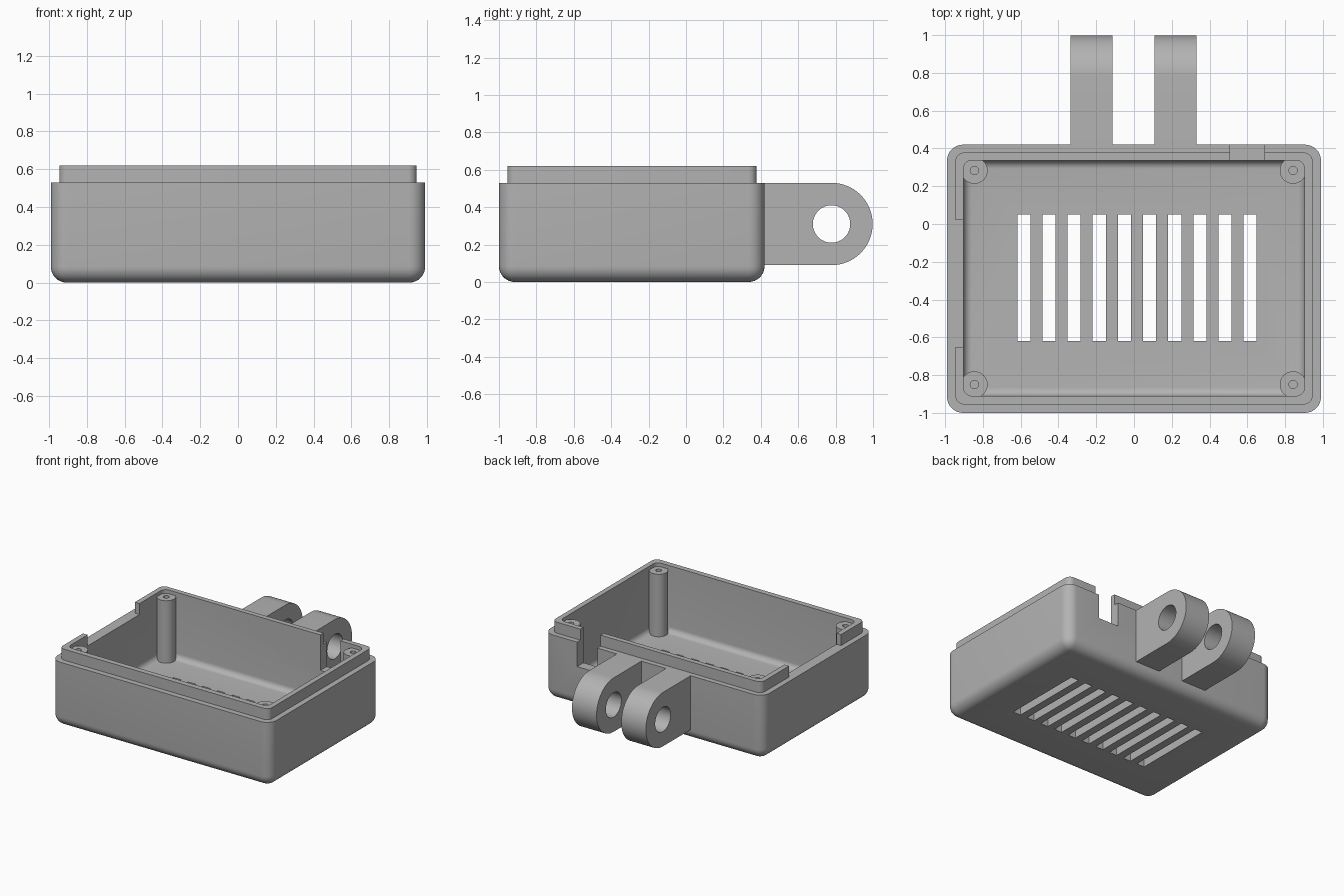
import bpy, bmesh, math
from mathutils import Matrix, Vector

cube = bpy.data.objects.get("Cube")
if cube:
    bpy.data.objects.remove(cube, do_unlink=True)

grey = bpy.data.materials.new("plain grey")
grey.use_nodes = True
grey.diffuse_color = (0.45, 0.45, 0.45, 1)
grey.node_tree.nodes["Principled BSDF"].inputs["Base Color"].default_value = grey.diffuse_color


def finish(name, bm):
    bmesh.ops.recalc_face_normals(bm, faces=bm.faces)
    mesh = bpy.data.meshes.new(name)
    bm.to_mesh(mesh)
    bm.free()
    mesh.materials.append(grey)
    obj = bpy.data.objects.new(name, mesh)
    bpy.context.collection.objects.link(obj)
    return obj


def add_box(bm, x, y, z):
    """Box between (low, high) pairs on each axis."""
    lo, hi = Vector((x[0], y[0], z[0])), Vector((x[1], y[1], z[1]))
    size = hi - lo
    matrix = Matrix.Translation((lo + hi) / 2) @ Matrix.Diagonal((*size, 1))
    bmesh.ops.create_cube(bm, size=1, matrix=matrix)


def box(name, x, y, z, radius=0, round_bottom=False):
    """Box with rounded upright edges and, if wanted, a rounded bottom rim."""
    bm = bmesh.new()
    add_box(bm, x, y, z)
    if radius:
        def rounded(e):
            a, b = (v.co.z for v in e.verts)
            return abs(a - b) > 0.01 or (round_bottom and max(a, b) < z[0] + 0.01)
        bmesh.ops.bevel(bm, geom=[e for e in bm.edges if rounded(e)], offset=radius,
                        segments=8, profile=0.5, affect='EDGES')
    return finish(name, bm)


def cylinder(name, centre, radius, length, axis='Z'):
    bm = bmesh.new()
    turn = Matrix.Rotation(math.pi / 2, 4, 'Y') if axis == 'X' else Matrix()
    bmesh.ops.create_cone(bm, cap_ends=True, segments=48, radius1=radius, radius2=radius,
                          depth=length, matrix=Matrix.Translation(centre) @ turn)
    return finish(name, bm)


def combine(obj, other, operation):
    """Apply a boolean and discard the helper."""
    other.hide_render = True
    mod = obj.modifiers.new("boolean", 'BOOLEAN')
    mod.operation, mod.object, mod.solver = operation, other, 'EXACT'
    bpy.ops.object.select_all(action='DESELECT')
    bpy.context.view_layer.objects.active = obj
    obj.select_set(True)
    bpy.ops.object.modifier_apply(modifier=mod.name)
    bpy.data.objects.remove(other, do_unlink=True)


def smooth(obj):
    bpy.ops.object.select_all(action='DESELECT')
    bpy.context.view_layer.objects.active = obj
    obj.select_set(True)
    bpy.ops.object.shade_smooth_by_angle(angle=math.radians(30))


RIM, TOP, FLOOR = 0.53, 0.62, 0.08

# Open tray with a raised lip
tray = box("tray", (-0.99, 0.99), (-1, 0.42), (0, RIM), 0.085, True)
combine(tray, box("lip", (-0.945, 0.945), (-0.955, 0.378), (0.3, TOP), 0.045), 'UNION')
combine(tray, box("cavity", (-0.903, 0.903), (-0.91, 0.337), (FLOOR, 0.9), 0.045, True), 'DIFFERENCE')

# Gap in the side lip and cable notch through the back wall
combine(tray, box("lip_gap", (-1.1, -0.8), (-0.65, 0.02), (RIM, 0.8)), 'DIFFERENCE')
combine(tray, box("cable_notch", (0.507, 0.69), (0.25, 0.6), (0.33, 0.8)), 'DIFFERENCE')

# Row of vent slots through the floor
bm = bmesh.new()
for i in range(10):
    left = -0.618 + i * 0.1332
    add_box(bm, (left, left + 0.069), (-0.62, 0.05), (-0.1, 0.2))
combine(tray, finish("vent_slots", bm), 'DIFFERENCE')
smooth(tray)

# Screw posts in the corners
POST_TOP = 0.59
for side, x in (("right", -0.845), ("left", 0.842)):
    for end, y in (("front", -0.85), ("back", 0.283)):
        low = FLOOR - 0.02
        post = cylinder(f"{end}_{side}_post", (x, y, (low + POST_TOP) / 2), 0.07, POST_TOP - low)
        combine(post, cylinder("screw_hole", (x, y, POST_TOP), 0.022, 0.6), 'DIFFERENCE')
        smooth(post)

# Hinge lugs on the back, with rounded ends and pin holes
PIN_Y, PIN_Z, LUG_R, HALF = 0.778, 0.31, 0.22, 0.111
for side, x in (("right", -0.225), ("left", 0.22)):
    bm = bmesh.new()
    outline = [(0.42, PIN_Z + LUG_R), (0.42, PIN_Z - LUG_R)]
    for i in range(33):
        a = math.pi * (i / 32 - 0.5)
        outline.append((PIN_Y + LUG_R * math.cos(a), PIN_Z + LUG_R * math.sin(a)))
    face = bm.faces.new([bm.verts.new((x - HALF, y, z)) for y, z in outline])
    grown = bmesh.ops.extrude_face_region(bm, geom=[face])["geom"]
    bmesh.ops.translate(bm, vec=(2 * HALF, 0, 0),
                        verts=[g for g in grown if isinstance(g, bmesh.types.BMVert)])
    lug = finish(f"{side}_hinge_lug", bm)
    combine(lug, cylinder("pin_hole", (x, PIN_Y, PIN_Z), 0.1, 0.5, 'X'), 'DIFFERENCE')
    smooth(lug)
